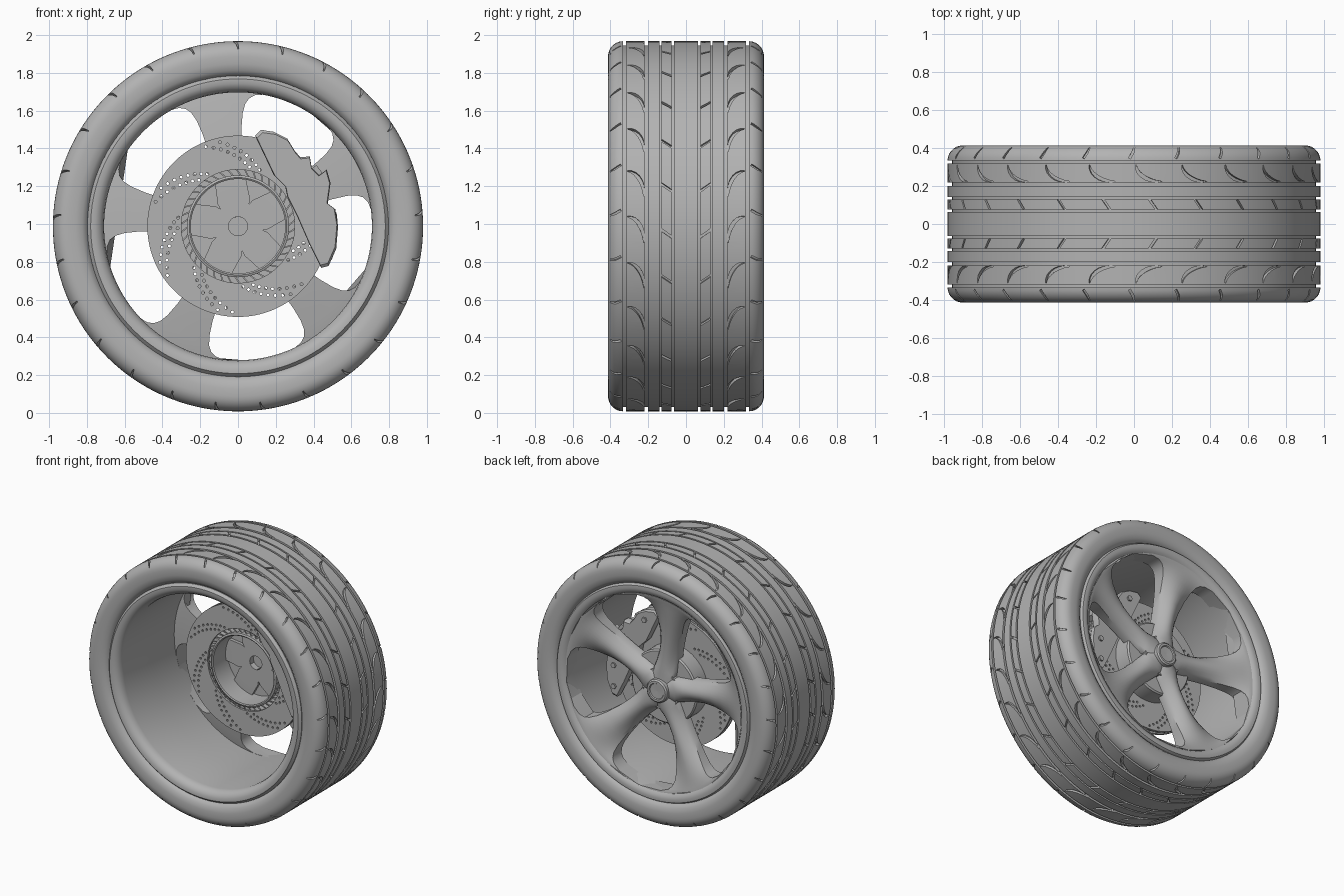
import bpy, bmesh, math
from math import sin, cos, pi, radians

cube = bpy.data.objects.get("Cube")
if cube:
    bpy.data.objects.remove(cube, do_unlink=True)

CZ = 0.988          # axle height
R = 0.98            # tread radius

grey = bpy.data.materials.new("plain_grey")
grey.use_nodes = True
GREY = (0.45, 0.45, 0.45, 1)
grey.diffuse_color = GREY
for node in grey.node_tree.nodes:
    if node.type == 'BSDF_PRINCIPLED':
        node.inputs["Base Color"].default_value = GREY


def polar(r, a, y):
    """Point at radius r and angle a (degrees) about the axle."""
    return (r * cos(radians(a)), y, CZ + r * sin(radians(a)))


def loft(bm, rings, loop=False):
    """Skin closed cross-sections; cap the ends unless they loop."""
    vs = [[bm.verts.new(p) for p in ring] for ring in rings]
    n = len(vs[0])
    for i in range(len(vs) if loop else len(vs) - 1):
        a, b = vs[i], vs[(i + 1) % len(vs)]
        for j in range(n):
            k = (j + 1) % n
            bm.faces.new((a[j], a[k], b[k], b[j]))
    if not loop:
        bm.faces.new(vs[0])
        bm.faces.new(vs[-1])


def shade(obj, angle=35):
    obj.data.shade_smooth()
    obj.data.set_sharp_from_angle(angle=radians(angle))


def make(name, bm, angle=35):
    bmesh.ops.recalc_face_normals(bm, faces=bm.faces[:])
    me = bpy.data.meshes.new(name)
    bm.to_mesh(me)
    bm.free()
    me.materials.append(grey)
    obj = bpy.data.objects.new(name, me)
    bpy.context.scene.collection.objects.link(obj)
    shade(obj, angle)
    return obj


def revolve(name, profile, seg=128):
    """Spin a closed (radius, y) profile about the axle."""
    bm = bmesh.new()
    loft(bm, [[polar(r, 360 * i / seg, y) for r, y in profile] for i in range(seg)], True)
    return make(name, bm)


def cylinder(bm, r, a, rad, y0, y1, seg=8):
    x, _, z = polar(r, a, 0)
    loft(bm, [[(x + rad * cos(2 * pi * k / seg), y, z + rad * sin(2 * pi * k / seg))
               for k in range(seg)] for y in (y0, y1)])


def carve(obj, cutter_bm):
    """Subtract the cutter mesh and keep the plain result."""
    cutter = make("cutter", cutter_bm)
    cutter.hide_render = True
    mod = obj.modifiers.new("cut", 'BOOLEAN')
    mod.operation = 'DIFFERENCE'
    mod.solver = 'EXACT'
    mod.object = cutter
    dg = bpy.context.evaluated_depsgraph_get()
    me = bpy.data.meshes.new_from_object(obj.evaluated_get(dg))
    obj.modifiers.clear()
    obj.data = me
    bpy.data.objects.remove(cutter, do_unlink=True)
    shade(obj)


def ribbon(bm, path, half):
    """Slit cutter along (angle, y, floor radius) points with a width per point."""
    rings = []
    for i, (a, y, low) in enumerate(path):
        p, q = path[max(i - 1, 0)], path[min(i + 1, len(path) - 1)]
        ds, dy = radians(q[0] - p[0]) * R, q[1] - p[1]
        length = math.hypot(ds, dy)
        oa, oy = math.degrees(-dy / length * half[i] / R), ds / length * half[i]
        rings.append([polar(low, a - oa, y - oy), polar(low, a + oa, y + oy),
                      polar(low + 0.07, a + oa, y + oy), polar(low + 0.07, a - oa, y - oy)])
    loft(bm, rings)


# Tyre: revolved profile with four grooves on each side
half = []
for g, w in ((0.07, 0.007), (0.135, 0.006), (0.21, 0.009), (0.325, 0.008)):
    half += [(R, g - w), (0.957, g - w), (0.957, g + w), (R, g + w)]
for k in range(1, 8):
    t = pi / 2 * k / 7
    half.append((0.90 + 0.08 * cos(t), 0.333 + 0.08 * sin(t)))
half += [(0.86, 0.413), (0.825, 0.405), (0.80, 0.385), (0.78, 0.33)]
tyre = revolve("tyre", half + [(r, -y) for r, y in reversed(half)], 150)

# Tread pattern: curved shoulder slits, rib sipes and edge nicks
cuts = bmesh.new()
for i in range(25):
    base = 14.4 * i + 3
    for s in (1, -1):
        ts = [k / 7 for k in range(8)]
        ribbon(cuts, [(base - 8 * (1 - cos(t * pi / 2)), s * (0.31 - 0.088 * sin(t * pi / 2)), 0.96)
                      for t in ts], [0.002 + 0.008 * sin(pi * t) for t in ts])
        ribbon(cuts, [(base - 4, s * 0.133, 0.963), (base - 6.5, s * 0.073, 0.963)], [0.006, 0.006])
        ribbon(cuts, [(base + 2, s * 0.345, 0.963), (base + 1, s * 0.375, 0.95),
                      (base + 0.5, s * 0.402, 0.93)], [0.006, 0.006, 0.003])
carve(tyre, cuts)

# Rim barrel with rolled lips
revolve("rim_barrel", [
    (0.797, 0.385), (0.787, 0.40), (0.765, 0.402), (0.74, 0.395), (0.725, 0.38), (0.716, 0.3),
    (0.711, 0), (0.709, -0.34), (0.714, -0.368), (0.73, -0.39), (0.755, -0.404), (0.78, -0.404),
    (0.797, -0.385), (0.797, -0.35), (0.745, -0.32), (0.745, 0.32), (0.797, 0.35)])

# Five spokes: radius, half angle, face height, crown depth
SPOKE = [(0.05, 36, 0.325, 0), (0.13, 36, 0.325, 0.02), (0.16, 33, 0.325, 0.04),
         (0.20, 25, 0.325, 0.06), (0.26, 18.5, 0.325, 0.07), (0.34, 14, 0.33, 0.07),
         (0.43, 12, 0.338, 0.06), (0.52, 11.5, 0.35, 0.045), (0.60, 11.9, 0.363, 0.03),
         (0.65, 12.9, 0.371, 0.018), (0.68, 14.5, 0.376, 0.01), (0.70, 17, 0.38, 0.005),
         (0.715, 22, 0.383, 0), (0.727, 36, 0.385, 0)]
us = [k / 5 - 1 for k in range(11)]
bm = bmesh.new()
for i in range(5):
    mid = 27.5 + 72 * i
    rings = []
    for r, w, y, crown in SPOKE:
        front = [polar(r, mid + w * u, y - crown * u * u) for u in us]
        back = [polar(r, mid + w * u, y - 0.115) for u in reversed(us)]
        rings.append(front + back)
    loft(bm, rings)
make("spokes", bm, 40)

# Centre cap with a shallow ringed dish, and the hub behind it
revolve("centre_cap", [(0.001, 0.343), (0.055, 0.345), (0.06, 0.352), (0.075, 0.352),
                       (0.085, 0.343), (0.088, 0.30), (0.001, 0.30)], 48)
revolve("hub", [(0.001, 0.30), (0.15, 0.30), (0.15, 0.255), (0.001, 0.255)], 48)

# Vented brake disc: two drilled plates
drills = [bmesh.new(), bmesh.new()]
for g in range(7):
    for row in (0, 1):
        for k in range(8):
            t = k / 7
            r, a = 0.455 - 0.135 * t, 112 - 10 * row - 33 * t + 360 * g / 7
            for d in drills:
                cylinder(d, r, a, 0.008, 0.04, 0.16)
plates = (("disc_inner_plate", 0.30, 0.07, 0.088), ("disc_outer_plate", 0.26, 0.112, 0.13))
for d, (name, r, y0, y1) in zip(drills, plates):
    carve(revolve(name, [(r, y0), (0.48, y0), (0.48, y1), (r, y1)]), d)

# Cooling vanes between the plates
bm = bmesh.new()
for i in range(42):
    a = 360 * i / 42
    loft(bm, [[polar(r, a + b - 5.5 / (r * 20), 0.08), polar(r, a + b + 5.5 / (r * 20), 0.08),
               polar(r, a + b + 5.5 / (r * 20), 0.12), polar(r, a + b - 5.5 / (r * 20), 0.12)]
              for r, b in ((0.262, 0), (0.31, 7), (0.39, 12), (0.475, 15))])
make("disc_vanes", bm)

# Disc hat, open towards the inside, with bore and lug holes
hat = revolve("disc_hat", [(0.05, 0.235), (0.25, 0.235), (0.25, 0.065), (0.258, 0.06),
                           (0.27, 0.065), (0.27, 0.25), (0.26, 0.26), (0.05, 0.26)], 96)
bm = bmesh.new()
cylinder(bm, 0, 0, 0.068, 0.2, 0.3, 32)
for i in range(5):
    cylinder(bm, 0.135, 27.5 + 72 * i, 0.021, 0.2, 0.3, 16)
carve(hat, bm)

# Brake caliper: two cheeks, bridges across the disc edge, and bolts
OUTLINE = [(0.09, 0.48), (0.12, 0.51), (0.19, 0.50), (0.26, 0.465), (0.30, 0.40), (0.33, 0.365),
           (0.38, 0.37), (0.39, 0.31), (0.43, 0.27), (0.47, 0.30), (0.49, 0.23), (0.475, 0.12),
           (0.515, 0.09), (0.53, 0), (0.52, -0.12), (0.48, -0.21), (0.44, -0.22), (0.38, -0.1),
           (0.31, 0.06), (0.26, 0.16), (0.25, 0.21), (0.19, 0.27)]
bm = bmesh.new()
cx, cz = 0.36, 0.16
for y0, y1 in ((0.005, 0.06), (0.195, 0.14)):
    step = 0.012 if y1 > y0 else -0.012
    loft(bm, [[(cx + (x - cx) * f, y, CZ + cz + (z - cz) * f) for x, z in OUTLINE]
              for y, f in ((y0, 0.96), (y0 + step, 1), (y1, 1))])
for a0, a1 in ((61, 75), (26, 38), (-20, 8)):
    loft(bm, [[polar(0.487, a, 0.03), polar(0.527, a, 0.03), polar(0.527, a, 0.17),
               polar(0.487, a, 0.17)] for a in range(a0, a1 + 1, 2)])
for r, a in ((0.47, 64), (0.46, 34), (0.46, 2), (0.48, -17)):
    cylinder(bm, r, a, 0.02, 0.18, 0.208, 6)
make("brake_caliper", bm)
